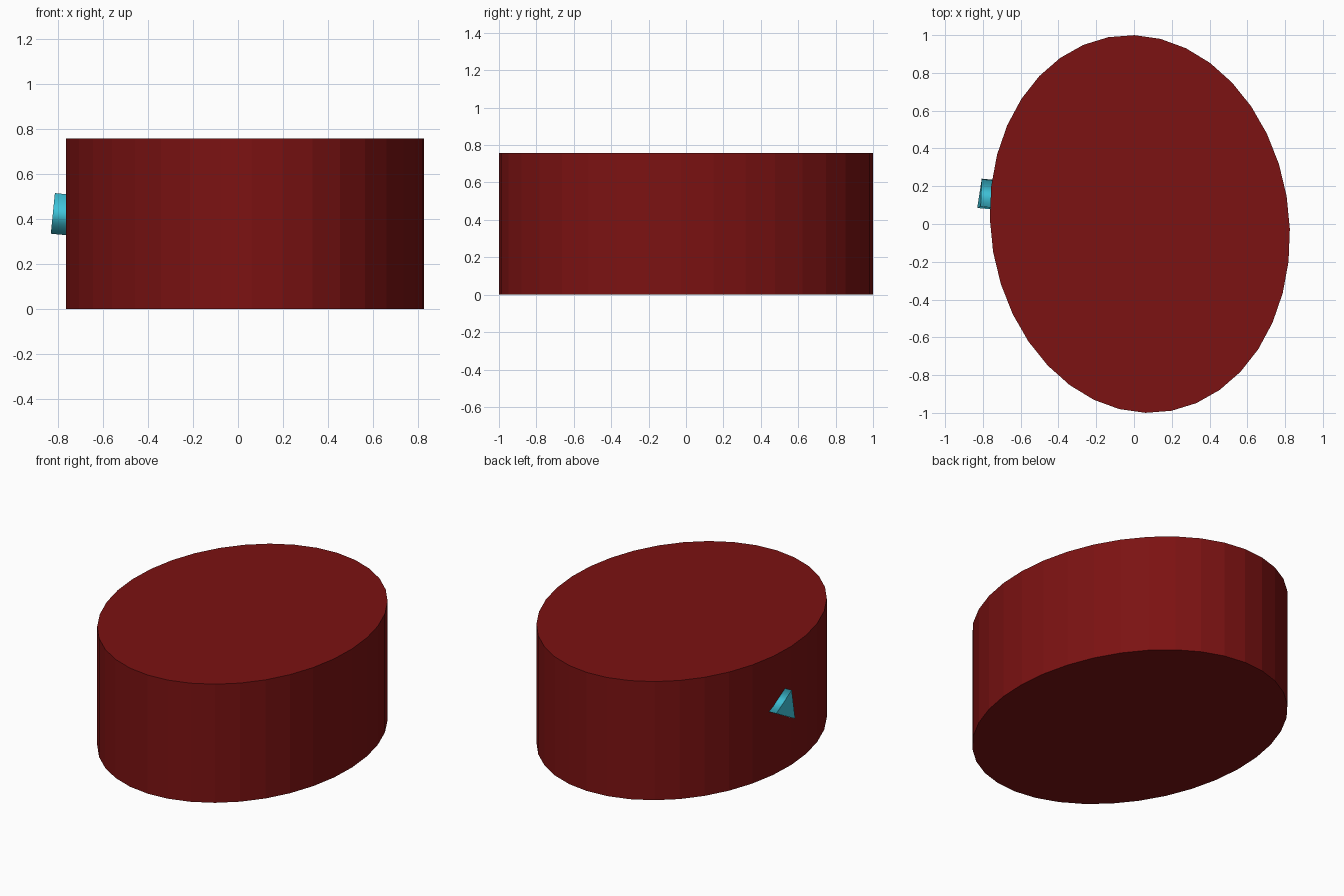
import bpy, bmesh, math
from mathutils import Vector

if "Cube" in bpy.data.objects:
    bpy.data.objects.remove(bpy.data.objects["Cube"])


def prism(name, base, offset, color, smooth_sides=False):
    """Extrude a closed polygon along an offset vector into a solid."""
    bm = bmesh.new()
    low = [bm.verts.new(p) for p in base]
    high = [bm.verts.new(Vector(p) + offset) for p in base]
    bm.faces.new(low[::-1])
    bm.faces.new(high)
    n = len(base)
    for i in range(n):
        j = (i + 1) % n
        side = bm.faces.new((low[i], low[j], high[j], high[i]))
        side.smooth = smooth_sides
    bmesh.ops.recalc_face_normals(bm, faces=bm.faces)
    mesh = bpy.data.meshes.new(name)
    bm.to_mesh(mesh)
    bm.free()
    mat = bpy.data.materials.new(name + "_color")
    mat.diffuse_color = color
    mat.use_nodes = True
    mat.node_tree.nodes["Principled BSDF"].inputs["Base Color"].default_value = mat.diffuse_color
    mesh.materials.append(mat)
    obj = bpy.data.objects.new(name, mesh)
    bpy.context.collection.objects.link(obj)
    return obj


# Skewed oval drum
SIDES = 36
outline = []
for i in range(SIDES):
    t = math.radians(i * 360 / SIDES - 1.5)
    outline.append((0.031 + 0.793 * math.cos(t) - 0.05 * math.sin(t), math.sin(t), 0))
prism("oval_body", outline, Vector((0, 0, 0.757)), (0.20, 0.006, 0.006, 1))

# Small three-sided peg, set into the left wall
tri = [Vector((-0.812, 0.093, 0.515)),
       Vector((-0.83, 0.085, 0.335)),
       Vector((-0.806, 0.24, 0.42))]
inward = (tri[1] - tri[0]).cross(tri[2] - tri[0]).normalized()
if inward.x < 0:
    inward.negate()
prism("side_peg", tri, inward * 0.12, (0.05, 0.55, 0.70, 1), smooth_sides=True)
